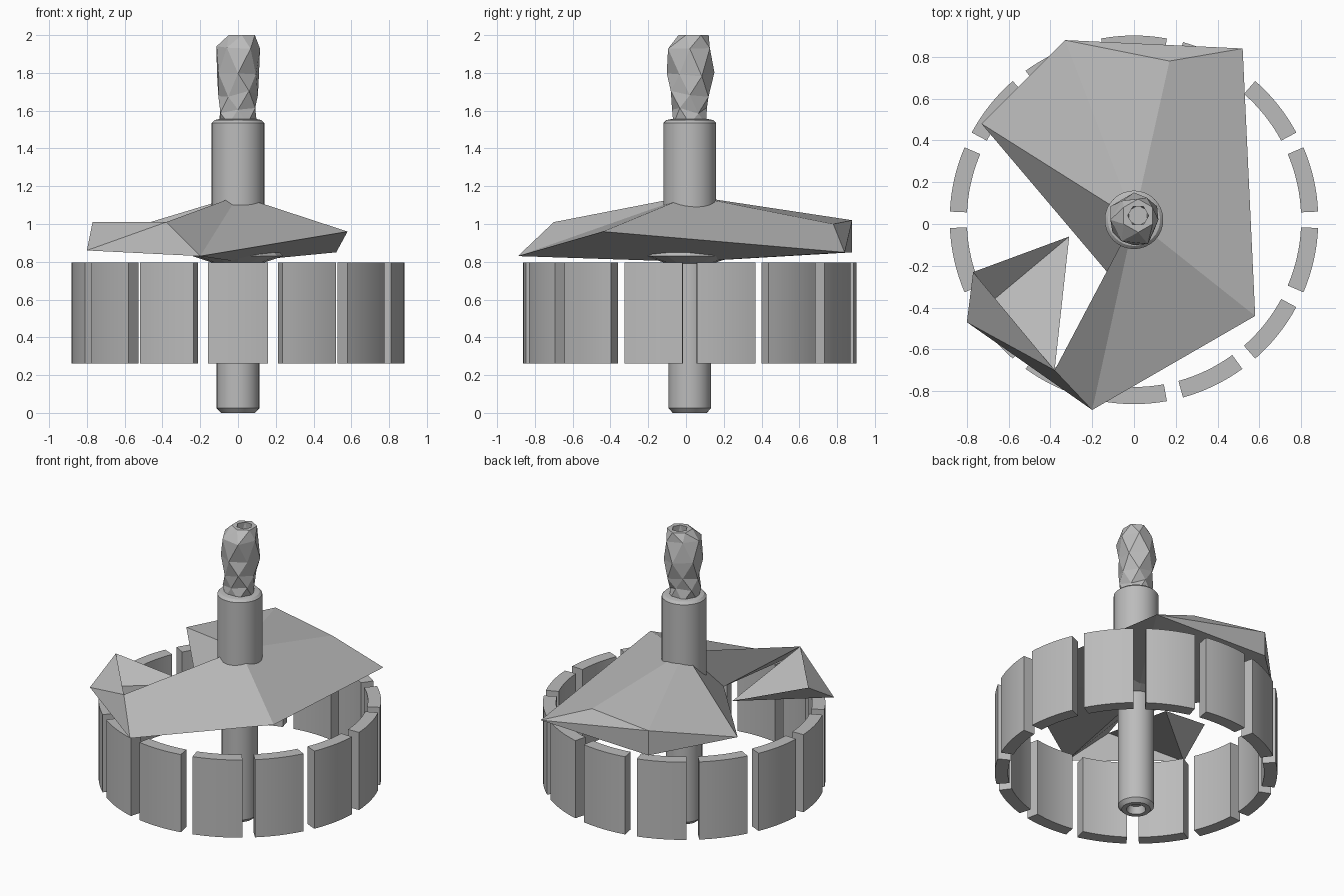
import bpy, bmesh, random
from math import sin, cos, pi, radians

random.seed(4)
AXIS_Y = 0.02  # the spindle and ring share this axis

if "Cube" in bpy.data.objects:
    bpy.data.objects.remove(bpy.data.objects["Cube"])

grey = bpy.data.materials.new("plain grey")
grey.use_nodes = True
grey.diffuse_color = (0.5, 0.5, 0.5, 1)
grey.node_tree.nodes["Principled BSDF"].inputs["Base Color"].default_value = (0.5, 0.5, 0.5, 1)


def make(name, bm, smooth=False, y=AXIS_Y):
    bmesh.ops.recalc_face_normals(bm, faces=bm.faces)
    mesh = bpy.data.meshes.new(name)
    bm.to_mesh(mesh)
    bm.free()
    mesh.materials.append(grey)
    obj = bpy.data.objects.new(name, mesh)
    obj.location.y = y
    bpy.context.collection.objects.link(obj)
    if smooth:
        bpy.ops.object.select_all(action='DESELECT')
        obj.select_set(True)
        bpy.context.view_layer.objects.active = obj
        bpy.ops.object.shade_smooth_by_angle(angle=radians(30))
    return obj


def lathe(name, profile, sides, smooth=True):
    bm = bmesh.new()
    rings = [[bm.verts.new((r * cos(2 * pi * i / sides), r * sin(2 * pi * i / sides), z))
              for i in range(sides)] for r, z in profile]
    for a, b in zip(rings, rings[1:]):
        for i in range(sides):
            j = (i + 1) % sides
            bm.faces.new((a[i], a[j], b[j], b[i]))
    bm.faces.new(rings[0])
    bm.faces.new(rings[-1])
    return make(name, bm, smooth)


# Spindle: lower shaft with a recessed end, hub below the plate, upper collar
lathe("lower_shaft", [(.05, .05), (.06, 0), (.09, 0), (.113, .025), (.113, .9)], 32)
lathe("hub", [(.12, .79), (.24, .83), (.2, .87)], 12, False)
lathe("collar", [(.14, .95), (.14, 1.535), (.125, 1.55), (.1, 1.555)], 32)


# Faceted tip: twisted six-sided rings with an open top
def faceted_tip():
    bm = bmesh.new()
    rings = []
    levels = [(.1, 1.53), (.105, 1.6), (.11, 1.69), (.125, 1.8), (.125, 1.94), (.08, 2), (.05, 2), (.05, 1.9)]
    for k, (r, z) in enumerate(levels):
        rough = 0.02 if 0 < k < 5 else 0
        ring = []
        for i in range(6):
            a = (i + k * 0.5) * pi / 3
            d = r + random.uniform(-rough, rough * 0.4)
            dz = random.uniform(-rough, rough)
            ring.append(bm.verts.new((d * cos(a) + (0.02 if k > 4 else 0), d * sin(a) + (0.02 if k > 4 else 0), z + dz)))
        rings.append(ring)
    for a, b in zip(rings, rings[1:]):
        for i in range(6):
            j = (i + 1) % 6
            bm.faces.new((a[i], a[j], b[i]))
            bm.faces.new((a[j], b[j], b[i]))
    bm.faces.new(rings[-1])
    make("faceted_tip", bm)


faceted_tip()

# Crumpled plate: named corners, joined by fans above and below
corners = {
    "top": (0, .02, 1.15), "base": (0, .02, .8),
    "back_high": (-.33, .88, 1.02), "back_low": (-.33, .88, .85),
    "ridge": (.17, .78, 1.0), "back_left": (.52, .84, .85),
    "front_left": (.58, -.44, .96), "front": (-.2, -.89, .83),
    "fold": (-.38, -.7, 1.01), "inner": (-.12, -.24, .84),
    "side": (-.73, .48, .93),
    "wing_low": (-.8, -.47, .86), "wing_high": (-.77, -.23, 1.01),
    "wing_inner": (-.31, -.06, .86),
}


def sheet(name, triangles):
    bm = bmesh.new()
    v = {}
    for tri in triangles:
        for key in tri:
            if key not in v:
                v[key] = bm.verts.new(corners[key])
        bm.faces.new([v[key] for key in tri])
    make(name, bm, y=0)


def fan(hub, rim):
    return [(hub, a, b) for a, b in zip(rim, rim[1:])]


upper = fan("top", ["inner", "side", "back_high", "ridge", "back_left",
                    "front_left", "front", "fold", "inner"])
lower = fan("base", ["inner", "side", "back_low", "back_left",
                     "front_left", "front", "inner"])
rim = [("back_high", "ridge", "back_left"), ("back_high", "back_left", "back_low"),
       ("side", "back_high", "back_low"), ("front", "fold", "inner")]
sheet("plate", upper + lower + rim)

# Folded wing on the open side of the plate
sheet("folded_wing", [("wing_low", "wing_high", "fold"), ("wing_low", "fold", "front"),
                      ("wing_inner", "wing_high", "wing_low"),
                      ("wing_inner", "wing_low", "fold")])


# Ring of curved blocks
def ring_block(index, count=14, steps=8):
    middle = pi / 2 + index * 2 * pi / count
    half = radians(10.3)
    bm = bmesh.new()
    rows = []
    for s in range(steps + 1):
        a = middle - half + 2 * half * s / steps
        rows.append([bm.verts.new((r * cos(a), r * sin(a), z))
                     for r, z in ((.8, .262), (.882, .262), (.882, .797), (.8, .797))])
    for p, q in zip(rows, rows[1:]):
        for i in range(4):
            j = (i + 1) % 4
            bm.faces.new((p[i], p[j], q[j], q[i]))
    bm.faces.new(rows[0])
    bm.faces.new(rows[-1])
    sharp = [e for e in bm.edges if len(e.link_faces) == 2 and e.calc_face_angle() > 1]
    bmesh.ops.bevel(bm, geom=sharp, offset=0.012, segments=2, profile=0.5, affect='EDGES')
    make(f"ring_block_{index + 1}", bm, True)


for n in range(14):
    ring_block(n)
